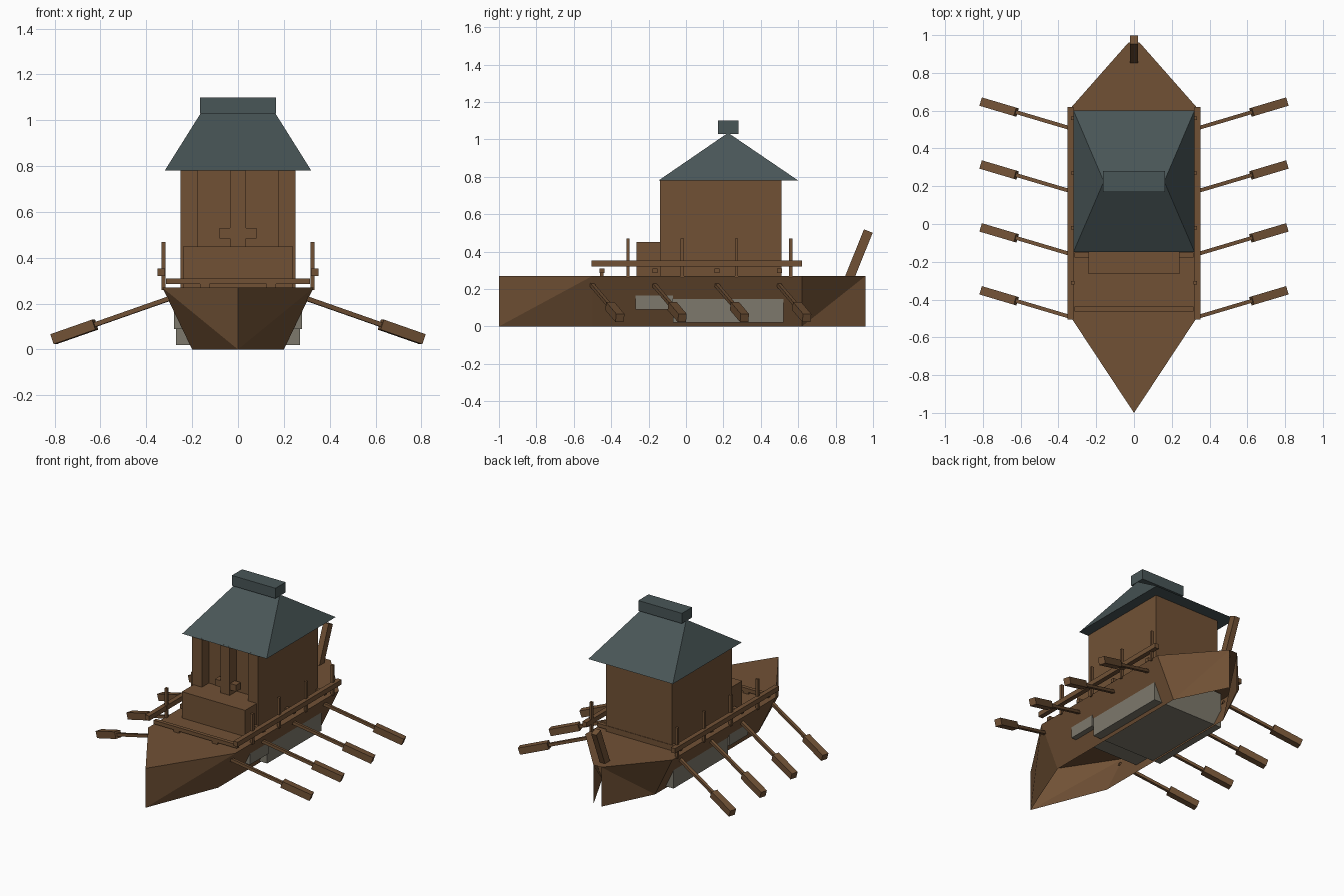
import bpy
from mathutils import Vector

if "Cube" in bpy.data.objects:
    bpy.data.objects.remove(bpy.data.objects["Cube"])


def mat(name, rgb):
    m = bpy.data.materials.new(name)
    m.diffuse_color = (*rgb, 1)
    m.use_nodes = True
    m.node_tree.nodes["Principled BSDF"].inputs["Base Color"].default_value = m.diffuse_color
    return m


WOOD = mat("brown wood", (0.165, 0.083, 0.036))
SLATE = mat("slate roof", (0.066, 0.092, 0.095))
STONE = mat("grey stone", (0.205, 0.190, 0.150))


def mesh(name, verts, faces, m):
    me = bpy.data.meshes.new(name)
    me.from_pydata(verts, [], faces)
    me.materials.append(m)
    ob = bpy.data.objects.new(name, me)
    bpy.context.collection.objects.link(ob)
    return ob


BOX = [(0, 3, 2, 1), (4, 5, 6, 7), (0, 1, 5, 4), (1, 2, 6, 5), (2, 3, 7, 6), (3, 0, 4, 7)]


def box(name, x0, x1, y0, y1, z0, z1, m=WOOD):
    v = [(x, y, z) for z in (z0, z1) for x, y in ((x0, y0), (x1, y0), (x1, y1), (x0, y1))]
    return mesh(name, v, BOX, m)


def beam(name, a, b, w, h, m=WOOD):
    """Square-section bar from a to b, w wide sideways and h deep."""
    a, b = Vector(a), Vector(b)
    d = (b - a).normalized()
    side = d.cross(Vector((0, 0, 1))).normalized()
    up = side.cross(d)
    v = [p + side * sx * w / 2 + up * sy * h / 2
         for p in (a, b) for sx, sy in ((-1, -1), (1, -1), (1, 1), (-1, 1))]
    # the section runs clockwise seen from the far end, so flip the faces
    return mesh(name, v, [f[::-1] for f in BOX], m)


# Hull: open-bottomed shell with a deck, pointed bow and narrow open stern
half = [(0, -1, 0), (0, -1, 0.27), (0.2, -0.5, 0), (0.33, -0.5, 0.27),
        (0.2, 0.62, 0), (0.33, 0.62, 0.27), (0.03, 0.96, 0), (0.03, 0.96, 0.27)]
hull_verts = half + [(-x, y, z) for x, y, z in half]
side_faces = [(0, 3, 1), (0, 2, 3), (2, 4, 5, 3), (4, 7, 5), (4, 6, 7)]
hull_faces = side_faces + [tuple(i + 8 for i in f[::-1]) for f in side_faces]
hull_faces += [(1, 3, 11), (3, 5, 13, 11), (5, 7, 15, 13)]
mesh("hull", hull_verts, hull_faces, WOOD)

# Stone footings that poke through the hull sides
box("house_footing", -0.27, 0.27, -0.07, 0.52, 0.02, 0.26, STONE)
box("porch_footing", -0.28, 0.28, -0.27, -0.07, 0.09, 0.26, STONE)

# House, porch step, front posts and cross handle
box("house_walls", -0.25, 0.25, -0.065, 0.51, 0.26, 0.785)
box("porch_step", -0.24, 0.24, -0.265, -0.065, 0.26, 0.45)
for x0, x1 in ((-0.25, -0.175), (-0.035, 0.035), (0.175, 0.25)):
    box("front_post", x0, x1, -0.14, -0.065, 0.26, 0.785)
box("front_handle", -0.08, 0.08, -0.135, -0.085, 0.485, 0.53)

# Hipped roof with ridge cap
roof = [(-0.32, -0.147, 0.78), (0.32, -0.147, 0.78), (0.32, 0.6, 0.78), (-0.32, 0.6, 0.78),
        (-0.16, 0.225, 1.035), (0.16, 0.225, 1.035)]
mesh("roof", roof, [(0, 3, 2, 1), (0, 1, 5, 4), (1, 2, 5), (2, 3, 4, 5), (3, 0, 4)], SLATE)
box("ridge_cap", -0.165, 0.165, 0.17, 0.28, 1.03, 1.1, SLATE)

# Rowing benches across the deck
for y in (-0.45, -0.165, 0.165, 0.5):
    box("bench", -0.315, 0.315, y - 0.013, y + 0.013, 0.285, 0.31)
    for s in (-1, 1):
        box("bench_leg", s * 0.145 - 0.02, s * 0.145 + 0.02, y - 0.01, y + 0.01, 0.265, 0.286)

# Side rails, posts and oars
for s in (-1, 1):
    box("rail", s * 0.335 - 0.016, s * 0.335 + 0.016, -0.505, 0.62, 0.32, 0.353)
    for i in range(4):
        py = -0.31 + 0.29 * i
        box("rail_post", s * 0.325 - 0.009, s * 0.325 + 0.009, py - 0.009, py + 0.009, 0.26, 0.47)
        oy = -0.503 + 0.333 * i
        start = Vector((s * 0.30, oy, 0.222))
        tip = Vector((s * 0.805, oy + 0.15, 0.045))
        neck = start.lerp(tip, 0.64)
        beam("oar_shaft", start, neck, 0.02, 0.02)
        beam("oar_blade", neck, tip, 0.046, 0.046)

# Steering oar at the stern
beam("rudder", (0, 0.875, 0.262), (0, 0.975, 0.51), 0.04, 0.05)
